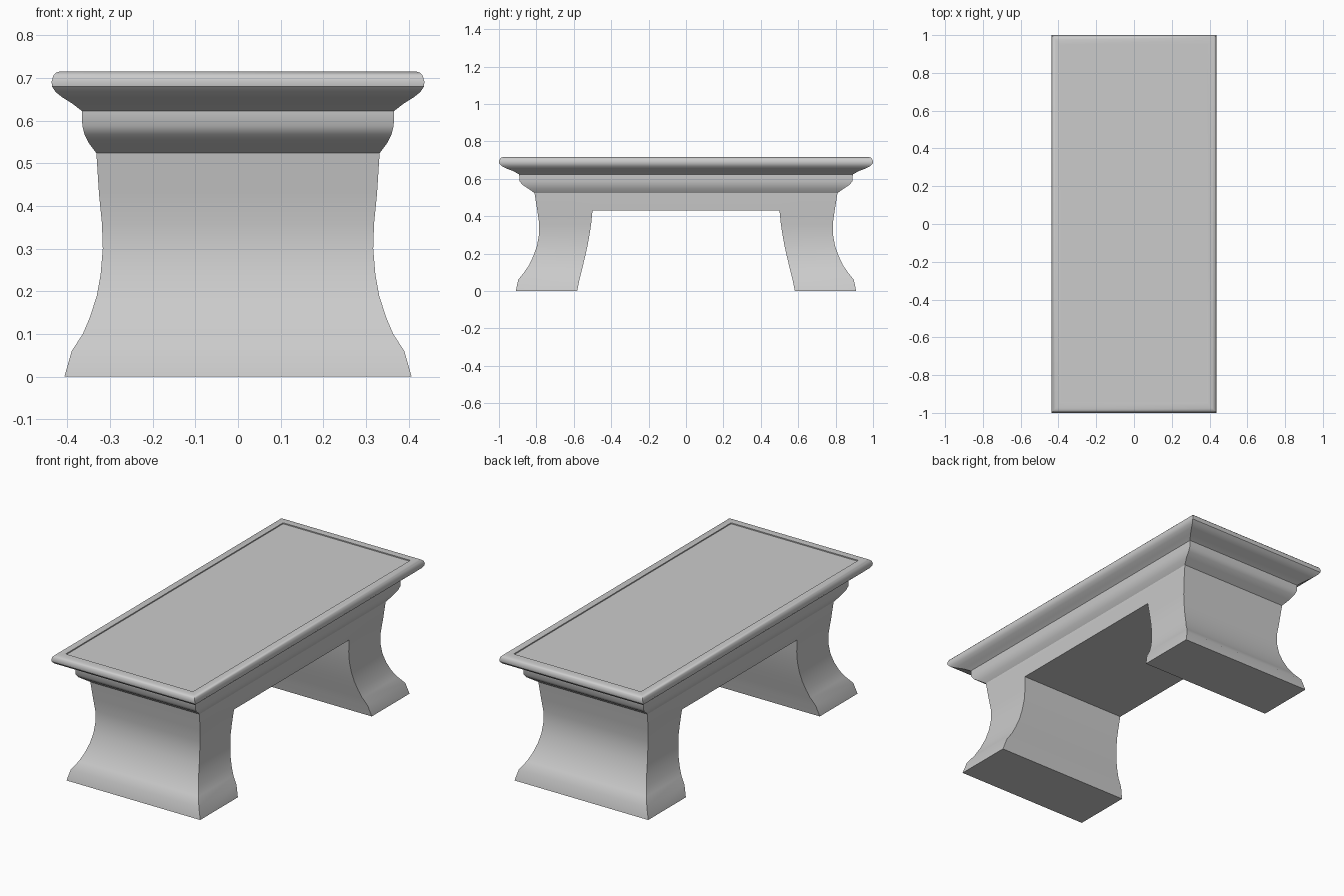
import bpy
import bmesh
import math

if "Cube" in bpy.data.objects:
    bpy.data.objects.remove(bpy.data.objects["Cube"])


def finish(name, bm):
    bmesh.ops.remove_doubles(bm, verts=bm.verts, dist=0.0005)
    bmesh.ops.recalc_face_normals(bm, faces=bm.faces)
    mesh = bpy.data.meshes.new(name)
    bm.to_mesh(mesh)
    bm.free()
    obj = bpy.data.objects.new(name, mesh)
    bpy.context.collection.objects.link(obj)
    bpy.ops.object.select_all(action='DESELECT')
    obj.select_set(True)
    bpy.context.view_layer.objects.active = obj
    bpy.ops.object.shade_smooth_by_angle(angle=math.radians(35))
    return obj


def quad(bm, *points):
    bm.faces.new([bm.verts.new(p) for p in points])


# Moulded table top: (half x, half y, z) rings from underside to recessed panel
rings = [
    (0.332, 0.81, 0.524), (0.350, 0.845, 0.548), (0.360, 0.875, 0.568),
    (0.365, 0.89, 0.588), (0.366, 0.892, 0.623), (0.388, 0.922, 0.640),
    (0.412, 0.96, 0.655), (0.427, 0.985, 0.667), (0.436, 0.998, 0.680),
    (0.437, 1.00, 0.692), (0.433, 0.995, 0.706), (0.426, 0.987, 0.713),
    (0.416, 0.976, 0.716), (0.387, 0.945, 0.715), (0.387, 0.945, 0.709),
]
bm = bmesh.new()
loops = [[bm.verts.new((sx * x, sy * y, z))
          for sx, sy in ((-1, -1), (1, -1), (1, 1), (-1, 1))]
         for x, y, z in rings]
for a, b in zip(loops, loops[1:]):
    for i in range(4):
        j = (i + 1) % 4
        bm.faces.new((a[i], a[j], b[j], b[i]))
bm.faces.new(loops[-1])
finish("table_top", bm)

# Flared legs and the apron joining them: (z, half x, outer y, inner y)
profile = [
    (0.0, 0.407, 0.91, 0.582), (0.06, 0.390, 0.897, 0.570),
    (0.10, 0.364, 0.865, 0.560), (0.14, 0.347, 0.838, 0.550),
    (0.19, 0.331, 0.815, 0.538), (0.24, 0.322, 0.797, 0.527),
    (0.30, 0.317, 0.786, 0.516), (0.36, 0.319, 0.785, 0.507),
    (0.43, 0.326, 0.795, 0.50), (0.524, 0.332, 0.81, 0.50),
]
APRON_Z = 0.43
bm = bmesh.new()
for s in (-1, 1):
    for (z0, x0, o0, i0), (z1, x1, o1, i1) in zip(profile, profile[1:]):
        quad(bm, (-x0, s * o0, z0), (x0, s * o0, z0), (x1, s * o1, z1), (-x1, s * o1, z1))
        for m in (-1, 1):
            quad(bm, (m * x0, s * o0, z0), (m * x0, s * i0, z0),
                 (m * x1, s * i1, z1), (m * x1, s * o1, z1))
        if z0 < APRON_Z:
            quad(bm, (-x0, s * i0, z0), (x0, s * i0, z0), (x1, s * i1, z1), (-x1, s * i1, z1))
    # sole of the leg
    z, x, o, i = profile[0]
    quad(bm, (-x, s * o, z), (x, s * o, z), (x, s * i, z), (-x, s * i, z))
# apron sides and underside
(z0, x0, _, y), (z1, x1, _, _) = profile[-2:]
for m in (-1, 1):
    quad(bm, (m * x0, -y, z0), (m * x0, y, z0), (m * x1, y, z1), (m * x1, -y, z1))
quad(bm, (-x0, -y, z0), (x0, -y, z0), (x0, y, z0), (-x0, y, z0))
finish("legs_and_apron", bm)
